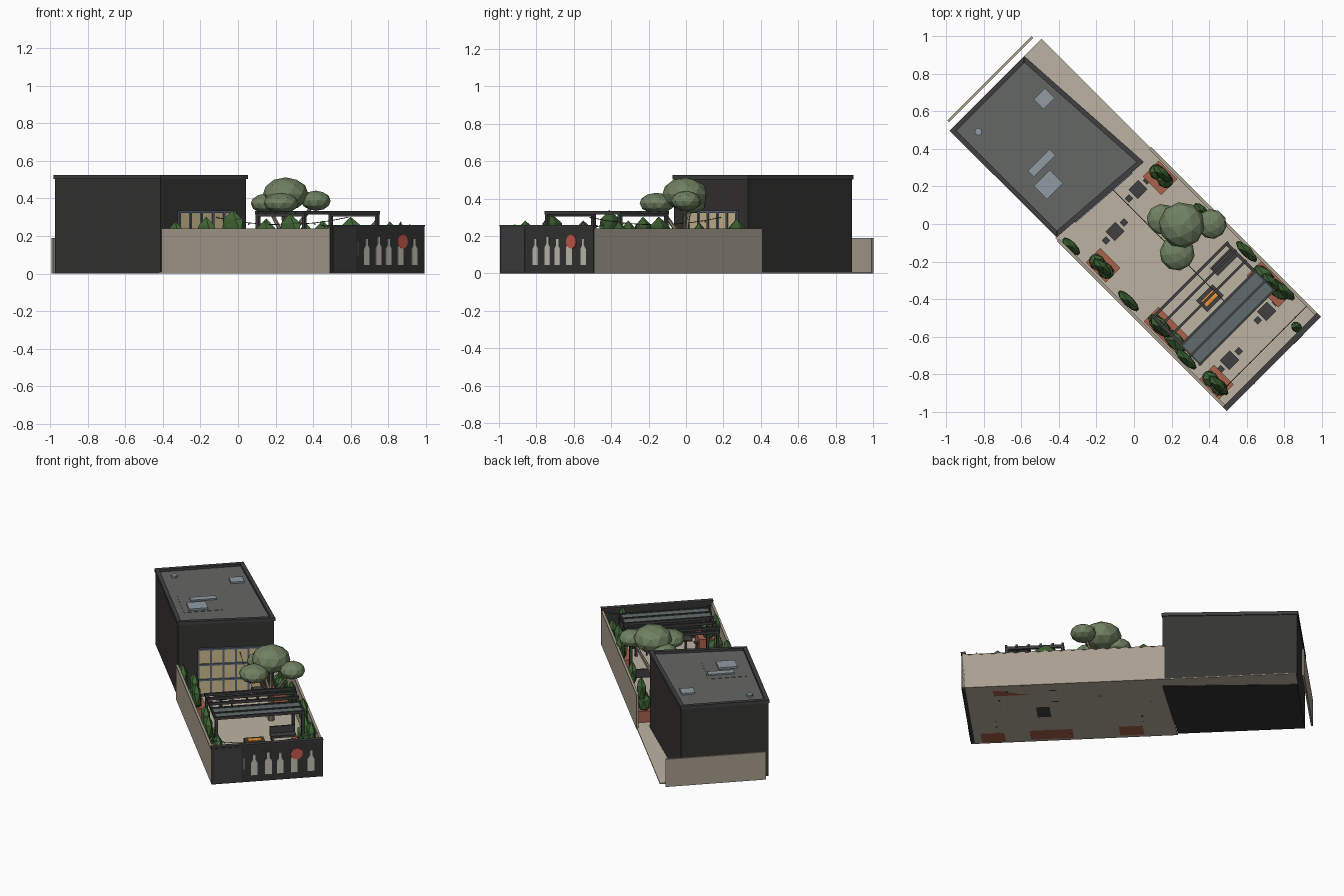
import bpy, bmesh, math
from mathutils import Matrix, Vector

if "Cube" in bpy.data.objects:
    bpy.data.objects.remove(bpy.data.objects["Cube"])

# The plot lies at 45 degrees: s runs across it, t from street to rear
ROT = Matrix.Rotation(math.radians(45), 4, 'Z')
COL = {
    'black': (.035, .034, .032), 'trim': (.05, .05, .052), 'roof': (.13, .135, .125),
    'stone': (.40, .35, .28), 'paving': (.50, .45, .36), 'glass': (.62, .50, .28),
    'frame': (.10, .13, .19), 'metal': (.28, .33, .37), 'brick': (.40, .12, .07),
    'leaf': (.05, .13, .035), 'tree': (.16, .22, .12), 'bark': (.25, .20, .15),
    'fire': (.9, .30, .03), 'bottle': (.55, .54, .47), 'red': (.60, .10, .07),
    'panel': (.12, .15, .15)}
MATS = {}
for key, c in COL.items():
    MATS[key] = bpy.data.materials.new(key)
    MATS[key].diffuse_color = (*c, 1)


def finish(name, bm, mat, place=Matrix()):
    bmesh.ops.recalc_face_normals(bm, faces=bm.faces)
    me = bpy.data.meshes.new(name)
    bm.to_mesh(me)
    bm.free()
    ob = bpy.data.objects.new(name, me)
    me.materials.append(MATS[mat])
    ob.matrix_world = ROT @ place
    bpy.context.collection.objects.link(ob)
    return ob


def box(name, s, t, z0, ws, wt, h, mat):
    bm = bmesh.new()
    bmesh.ops.create_cube(bm, size=1, matrix=Matrix.Diagonal((ws, wt, h, 1)))
    return finish(name, bm, mat, Matrix.Translation((s, t, z0 + h / 2)))


def prism(name, pts, depth, mat, place=Matrix()):
    bm = bmesh.new()
    f = bm.faces.new([bm.verts.new((x, y, 0)) for x, y in pts])
    r = bmesh.ops.extrude_face_region(bm, geom=[f])
    bmesh.ops.translate(bm, vec=(0, 0, depth),
                        verts=[v for v in r['geom'] if isinstance(v, bmesh.types.BMVert)])
    return finish(name, bm, mat, place)


def blob(name, s, t, z, r, mat, sub):
    bm = bmesh.new()
    bmesh.ops.create_icosphere(bm, subdivisions=sub, radius=1)
    return finish(name, bm, mat, Matrix.Translation((s, t, z)) @ Matrix.Diagonal((*r, 1)))


def rod(name, a, b, r1, r2, mat, n=6):
    a, b = Vector(a), Vector(b)
    d = b - a
    bm = bmesh.new()
    bmesh.ops.create_cone(bm, cap_ends=True, segments=n, radius1=r1, radius2=r2, depth=d.length)
    return finish(name, bm, mat, Matrix.Translation((a + b) / 2) @ d.to_track_quat('Z', 'Y').to_matrix().to_4x4())


def local(x, y):
    return (x + y) / math.sqrt(2), (y - x) / math.sqrt(2)


# Ground slab with side passage
prism('ground', [(-.35, -1.04), (.35, -1.04), (.35, 1.047), (.215, 1.047), (.269, .2), (-.35, .245)],
      .008, 'paving')

# Building: slightly tapered footprint, parapet ring and sunken roof
FOOT = [(-.336, .247), (.265, .203), (.214, 1.042), (-.338, 1.042)]
prism('building', FOOT, .505, 'black')
for i in range(4):
    a, b = Vector(FOOT[i]), Vector(FOOT[(i + 1) % 4])
    d = (b - a).normalized()
    n = Vector((-d.y, d.x))
    q = [a - d * .006 - n * .006, b + d * .006 - n * .006, b - d * .02 + n * .02, a + d * .02 + n * .02]
    prism('parapet', q, .022, 'trim', Matrix.Translation((0, 0, .503)))
c = Vector((-.05, .63))
prism('roof', [c + (Vector(p) - c) * .95 for p in FOOT], .006, 'roof', Matrix.Translation((0, 0, .503)))

# Rooftop equipment
box('roof_pad', -.15, .525, .507, .245, .245, .004, 'roof')
box('cooling_unit', -.175, .472, .51, .12, .10, .013, 'metal')
box('roof_duct', -.119, .578, .51, .165, .045, .01, 'metal')
box('roof_hatch', .134, .811, .508, .085, .075, .012, 'metal')
rod('roof_vent', (-.239, .935, .508), (-.239, .935, .523), .02, .02, 'metal', 8)

# Glazed garden front, placed along the angled facade
A, B = Vector(FOOT[0]), Vector(FOOT[1])
L = (B - A).length
ang = math.atan2(B.y - A.y, B.x - A.x)
FAC = Matrix.Translation((A.x, A.y, 0)) @ Matrix.Rotation(ang, 4, 'Z')


def facade_box(name, x0, x1, z0, z1, d, mat):
    bm = bmesh.new()
    bmesh.ops.create_cube(bm, size=1, matrix=Matrix.Diagonal((x1 - x0, d, z1 - z0, 1)))
    finish(name, bm, mat, FAC @ Matrix.Translation(((x0 + x1) / 2, -d / 2, (z0 + z1) / 2)))


w0, w1, top = .21 * L, .86 * L, .335
facade_box('window_glass', w0, w1, .01, top, .005, 'glass')
for i in range(6):
    x = w0 + (w1 - w0) * i / 5
    facade_box('window_mullion', x - .006, x + .006, .008, top, .012, 'frame')
for i in range(4):
    z = .014 + (top - .02) * i / 3
    facade_box('window_rail', w0 - .006, w1 + .006, z - .006, z + .006, .013, 'frame')

# Boundary walls
for sd in (-1, 1):
    box('side_wall', sd * .347, -.41, 0, .012, 1.27, .235, 'stone')
    box('wall_coping', sd * .347, -.41, .235, .016, 1.27, .005, 'stone')
box('rear_wall', .004, 1.088, 0, .636, .012, .19, 'stone')

# Street wall, gate, bottle mural
box('street_wall', 0, -1.04, 0, .706, .024, .25, 'black')
box('street_wall_cap', 0, -1.04, .25, .71, .03, .008, 'trim')
box('gate', -.25, -1.053, .01, .17, .004, .235, 'trim')
box('gate_handle', -.148, -1.055, .09, .006, .006, .08, 'metal')
HALF = [(.021, 0), (.021, .62), (.008, .75), (.008, 1)]
for s, h in ((-.083, .14), (.007, .15), (.082, .14), (.171, .155), (.277, .14)):
    pts = [(x, y * h) for x, y in HALF] + [(-x, y * h) for x, y in reversed(HALF)]
    prism('mural_bottle', pts, .003, 'bottle',
          Matrix.Translation((s, -1.0525, .045)) @ Matrix.Rotation(math.pi / 2, 4, 'X'))
rod('mural_disc', (.187, -1.05, .17), (.187, -1.057, .17), .037, .037, 'red', 20)

# Pergola
P0, P1, PS = -.785, -.415, .275
for s in (-PS, PS):
    box('pergola_beam', s, (P0 + P1) / 2, .303, .016, P1 - P0, .02, 'trim')
    for t in (P0 + .01, P1 - .01):
        box('pergola_post', s, t, 0, .018, .018, .31, 'trim')
for t in (P0 + .008, -.71, -.636, -.56, -.485, P1 - .008):
    box('pergola_slat', 0, t, .315, .575, .014, .018, 'trim')
for t in (-.673, -.744):
    box('pergola_panel', 0, t, .322, .55, .062, .006, 'panel')

# Tables, each with two stools
for s, t in ((.145, .115), (-.1, .043), (.171, -.829), (-.153, -.874)):
    box('table_top', s, t, .075, .075, .07, .008, 'trim')
    box('table_leg', s, t, 0, .015, .015, .076, 'trim')
    for k in (-.068, .068):
        box('stool_seat', s + k, t, .045, .032, .032, .006, 'trim')
        box('stool_leg', s + k, t, 0, .01, .01, .046, 'trim')

# Fire table and benches
box('fire_table', .006, -.566, 0, .125, .085, .055, 'trim')
box('fire_bed', .006, -.566, .055, .085, .04, .006, 'fire')
box('bench_seat', .2, -.484, .03, .16, .055, .015, 'trim')
box('bench_back', .2, -.459, .04, .16, .01, .05, 'trim')
for k in (-.07, .07):
    box('bench_leg', .2 + k, -.484, 0, .012, .05, .032, 'trim')

# Brick planters with shrubs: s, t, width, length
for s, t, a, b in ((.272, .077, .12, .14), (-.272, -.039, .11, .15), (-.285, -.907, .11, .15),
                   (.284, -.739, .11, .24), (-.275, -.54, .11, .27)):
    box('planter', s, t, 0, a, b, .085, 'brick')
    for k in (-.2, .22):
        blob('planter_shrub', s * 1.04, t + k * b, .125, (.045, .27 * b + .015, .065), 'leaf', 1)

# Climbing shrubs on the walls: world x, y, top, half length
for x, y, z, r in ((-.335, -.12, .275, .07), (-.17, -.23, .30, .07), (-.03, -.41, .335, .085),
                   (.14, -.55, .28, .085), (.277, -.72, .315, .085), (.45, -.86, .28, .08),
                   (.60, -.146, .30, .085), (.81, -.36, .275, .07), (.867, -.55, .275, .035),
                   (.15, .27, .29, .07), (.36, .07, .27, .06), (.73, -.31, .28, .07)):
    s, t = local(x, y)
    blob('wall_shrub', s, t, z - .085, (.03, r, .088), 'leaf', 1)

# Tree
for x, y, z, rx, ry, rz in ((.255, -.005, .425, .122, .122, .088), (.15, .025, .373, .08, .085, .053),
                            (.415, 0, .388, .07, .09, .054), (.23, -.155, .375, .098, .09, .056)):
    s, t = local(x, y)
    blob('tree_crown', s, t, z, ((rx + ry) / 2, (rx + ry) / 2, rz), 'tree', 2)
    b = local(.26, -.01)
    rod('tree_branch', (*b, .17), (s, t, z), .013, .008, 'bark')
rod('tree_trunk', (*b, 0), (*b, .19), .022, .015, 'bark', 8)

# Sagging string lights
N = 8
for (s0, t0), (s1, t1) in (((-.34, -.96), (.34, -.96)), ((.05, -.78), (.05, .22))):
    z0 = .26 if t0 == t1 else .30
    pts = [(s0 + (s1 - s0) * i / N, t0 + (t1 - t0) * i / N,
            z0 - .04 * (1 - (2 * i / N - 1) ** 2)) for i in range(N + 1)]
    for a, b in zip(pts, pts[1:]):
        rod('light_wire', a, b, .002, .002, 'trim', 4)
    for p in pts[1:-1]:
        blob('light_bulb', p[0], p[1], p[2] - .006, (.005, .005, .006), 'glass', 1)

for m in bpy.data.materials:
    if m.users and not m.is_grease_pencil:
        m.use_nodes = True
        m.node_tree.nodes["Principled BSDF"].inputs["Base Color"].default_value = m.diffuse_color
